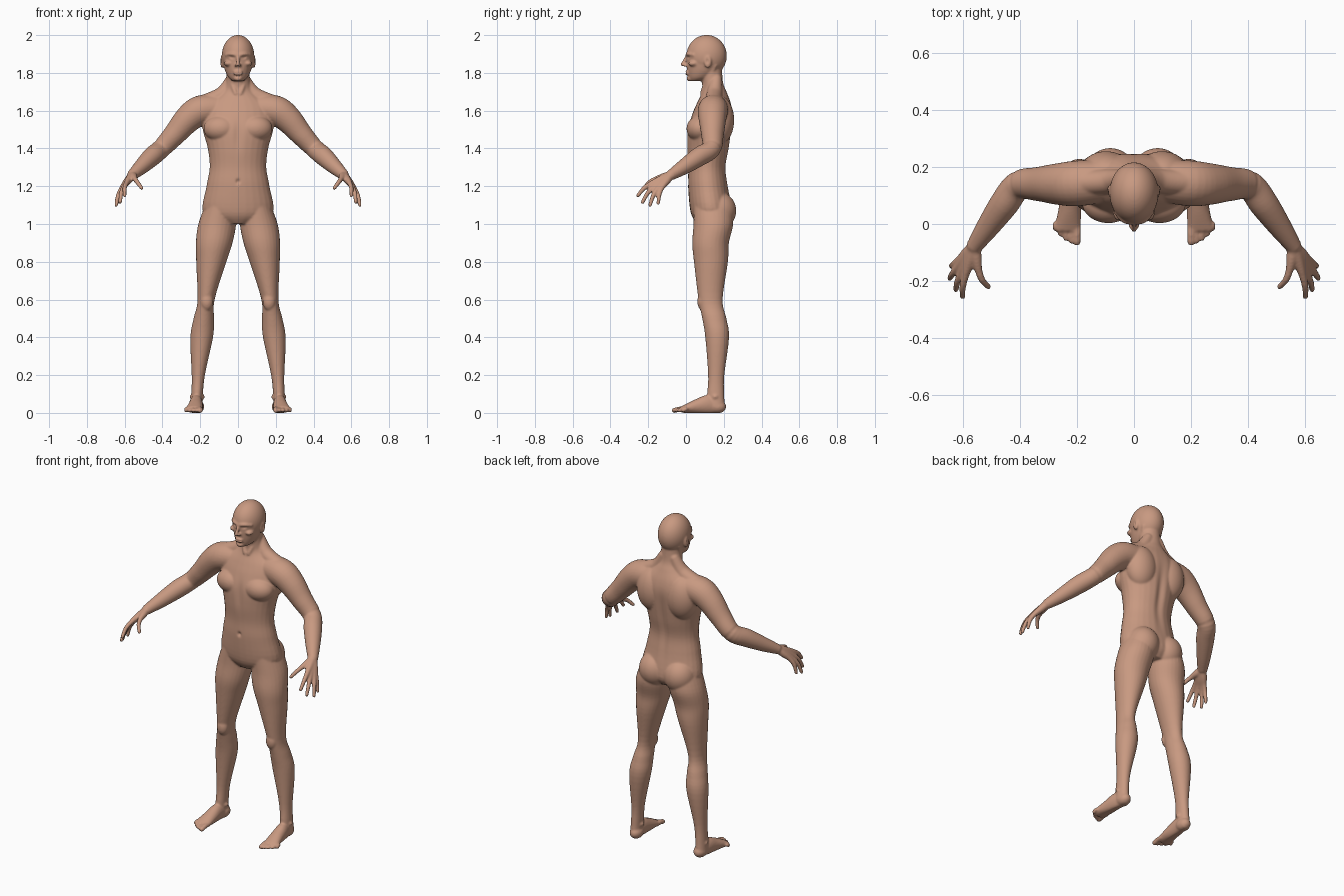
import bpy, bmesh, math
from mathutils import Vector, Matrix

cube = bpy.data.objects.get("Cube")
if cube:
    bpy.data.objects.remove(cube, do_unlink=True)

SIDES = 28
STEPS = 5
UP = Vector((0, 0, 1))
BACK = Vector((0, 1, 0))
RIGHTWARD = Vector((1, 0, 0))
bm = bmesh.new()


def spline(rows):
    """Catmull-Rom interpolation through rows of numbers."""
    rows = [Vector(row) for row in rows]
    padded = [rows[0]] + rows + [rows[-1]]
    result = []
    for before, start, end, after in zip(padded, padded[1:], padded[2:], padded[3:]):
        leave, arrive, gap = (end - before) / 2, (after - start) / 2, end - start
        for step in range(STEPS):
            t = step / STEPS
            bend = gap * 3 - leave * 2 - arrive
            ease = leave + arrive - gap * 2
            result.append(start + t * (leave + t * (bend + t * ease)))
    return result + [rows[-1]]


def skin_rings(rings):
    """Close a stack of rings, each given as (centre, u, v), into a solid."""
    angles = [math.tau * i / SIDES for i in range(SIDES)]
    loops = [[bm.verts.new(centre + u * math.cos(angle) + v * math.sin(angle)) for angle in angles]
             for centre, u, v in rings]
    faces = [bm.faces.new(loops[0]), bm.faces.new(loops[-1])]
    for low, high in zip(loops, loops[1:]):
        for i in range(SIDES):
            faces.append(bm.faces.new((low[i - 1], low[i], high[i], high[i - 1])))
    bmesh.ops.recalc_face_normals(bm, faces=faces)


def column(rows, sideways):
    """Upright solid; rows are height, depth centre, half width, half depth."""
    skin_rings([(Vector((sideways(z), y, z)), RIGHTWARD * width, BACK * depth)
                for z, y, width, depth in spline(rows)])


def blob(centre, radii):
    matrix = Matrix.Translation(centre) @ Matrix.Diagonal((*radii, 1))
    bmesh.ops.create_icosphere(bm, subdivisions=4, radius=1, matrix=matrix)


def tube(*rows):
    """Round-ended tube; rows are x, y, z, radius."""
    path = spline(rows)
    rings = []
    for i, row in enumerate(path):
        ahead, behind = path[min(i + 1, len(path) - 1)], path[max(i - 1, 0)]
        along = (ahead - behind).xyz.normalized()
        across = along.cross(RIGHTWARD if abs(along.x) < abs(along.z) else UP).normalized()
        rings.append((row.xyz, across * row.w, along.cross(across) * row.w))
    skin_rings(rings)
    for end in (path[0], path[-1]):
        blob(end.xyz, (end.w, end.w, end.w))


def leg_line(height):
    """The legs spread towards the floor."""
    return .22 - .11 * height ** 1.5


def middle_line(height):
    return 0


# Left leg, kneecap
column([(1.1, .14, .08, .1), (1, .145, .1, .105), (.9, .13, .097, .097), (.8, .132, .08, .09),
        (.6, .13, .045, .064), (.5, .15, .054, .064), (.4, .165, .06, .063),
        (.2, .16, .035, .043), (.1, .157, .031, .045), (.03, .16, .032, .046)], leg_line)
blob((.165, .09, .59), (.034, .03, .05))

# Left foot: ankle bones, heel, instep
blob((.216, .155, .085), (.04, .026, .022))
blob((.215, .165, .033), (.036, .048, .036))
instep = [(.21, .19, .03, .026, .03), (.22, .12, .045, .034, .05),
          (.225, .05, .034, .04, .038), (.234, -.025, .018, .047, .017)]
skin_rings([(Vector((x, y, z)), RIGHTWARD * width, UP * height)
            for x, y, z, width, height in spline(instep)])

# Left toes, shorter and thinner towards the outside
for toe in range(5):
    x, tip = .2 + .019 * toe, -.062 + .003 * toe * toe
    radius = .01 if toe else .014
    tube((x, 0, .02, radius), (x, tip / 2, .02, radius), (x, tip, .013, radius))

# Left arm
tube((.11, .15, 1.61, .075), (.2, .142, 1.6, .08), (.265, .14, 1.555, .073),
     (.335, .14, 1.475, .06), (.405, .135, 1.4, .051), (.455, .07, 1.357, .051),
     (.515, -.015, 1.3, .04), (.557, -.075, 1.262, .029))

# Left hand: each finger runs from the wrist over its knuckle to the tip
wrist = Vector((.56, -.08, 1.26))
lift = Vector((.01, -.01, .013))
thumb_to_little = [(.51, -.22, 1.19), (.6, -.255, 1.15), (.624, -.23, 1.115),
                   (.645, -.19, 1.1), (.64, -.147, 1.11)]
for tip in thumb_to_little:
    tip = Vector(tip)
    tube((*wrist, .022), (*(wrist.lerp(tip, .25) + lift / 2), .02),
         (*(wrist.lerp(tip, .5) + lift), .014),
         (*(wrist.lerp(tip, .75) + lift), .012), (*tip, .01))

# Left buttock, chest muscle, shoulder blade, neck slope, throat muscle
blob((.083, .172, 1.07), (.092, .094, .1))
blob((.09, .075, 1.505), (.092, .072, .07))
blob((.098, .175, 1.55), (.095, .08, .13))
tube((.035, .16, 1.765, .03), (.085, .15, 1.685, .042), (.19, .145, 1.635, .045))
tube((.058, .155, 1.84, .012), (.03, .105, 1.74, .013), (.012, .085, 1.69, .012))

# Left side of the face: brow, eyelids, cheekbone, nostril, ear
tube((.008, .005, 1.895, .009), (.036, .012, 1.9, .009), (.063, .04, 1.895, .008))
blob((.033, .022, 1.88), (.015, .012, .008))
blob((.052, .04, 1.85), (.022, .028, .016))
blob((.011, -.006, 1.84), (.009, .011, .008))
blob((.084, .116, 1.86), (.011, .02, .034))

# Mirror every limb and paired part
half = bm.verts[:] + bm.edges[:] + bm.faces[:]
copy = bmesh.ops.duplicate(bm, geom=half)["geom"]
bmesh.ops.scale(bm, vec=(-1, 1, 1), verts=[part for part in copy if isinstance(part, bmesh.types.BMVert)])
bmesh.ops.reverse_faces(bm, faces=[part for part in copy if isinstance(part, bmesh.types.BMFace)])

# Torso and neck
column([(1, .135, .08, .075), (1.06, .135, .185, .11), (1.2, .117, .167, .106),
        (1.3, .112, .15, .1), (1.4, .117, .16, .112), (1.5, .125, .187, .117),
        (1.58, .14, .188, .108), (1.64, .148, .165, .09), (1.7, .15, .09, .065),
        (1.75, .14, .064, .056), (1.84, .13, .06, .06)], middle_line)

# Head: cranium and jaw
blob((0, .109, 1.89), (.086, .107, .111))
column([(1.757, .055, .028, .035), (1.775, .073, .05, .06), (1.81, .092, .068, .085),
        (1.85, .104, .078, .1), (1.9, .109, .083, .105)], middle_line)

# Nose, lips and chin
tube((0, .008, 1.895, .008), (0, -.005, 1.87, .009), (0, -.019, 1.845, .01))
for height in (1.794, 1.806):
    blob((0, .006, height), (.026, .011, .006))
blob((0, .02, 1.77), (.022, .017, .015))

# Keep the soles flat on the floor
for vert in bm.verts:
    vert.co.z = max(vert.co.z, 0)

mesh = bpy.data.meshes.new("body")
bm.to_mesh(mesh)
bm.free()
body = bpy.data.objects.new("body", mesh)
bpy.context.collection.objects.link(body)
bpy.context.view_layer.objects.active = body
body.select_set(True)

# Fuse all parts into one skin and soften the joins
remesh = body.modifiers.new("fuse", 'REMESH')
remesh.mode = 'VOXEL'
remesh.voxel_size = .0052
soften = body.modifiers.new("soften", 'SMOOTH')
soften.iterations = 7
for modifier_name in ("fuse", "soften"):
    bpy.ops.object.modifier_apply(modifier=modifier_name)


def dent(centre, reach, push):
    """Press a soft hollow into the skin, alike on both sides."""
    for vert in body.data.vertices:
        x, y, z = vert.co
        if abs(z - centre[2]) > reach[2] * 3:
            continue
        offset = Vector((abs(x), y, z)) - Vector(centre)
        distance = Vector([part / size for part, size in zip(offset, reach)]).length
        change = Vector(push) * math.exp(-distance ** 2)
        change.x = math.copysign(1, x) * change.x
        vert.co += change


# Eye sockets, ear hollows, mouth, navel, breastbone, spine
dent((.033, .012, 1.882), (.014, .02, .008), (0, .007, 0))
dent((.088, .112, 1.862), (.02, .009, .016), (-.008, 0, 0))
dent((0, 0, 1.8), (.022, .02, .003), (0, .004, 0))
dent((0, 0, 1.225), (.01, .03, .012), (0, .012, 0))
dent((0, 0, 1.48), (.02, .03, .09), (0, .008, 0))
dent((0, .24, 1.38), (.022, .06, .17), (0, -.012, 0))

# Skin colour
skin = bpy.data.materials.new("skin")
skin.use_nodes = True
skin.diffuse_color = (.58, .32, .22, 1)
skin.node_tree.nodes["Principled BSDF"].inputs["Base Color"].default_value = skin.diffuse_color
body.data.materials.clear()
body.data.materials.append(skin)
bpy.ops.object.shade_smooth()
